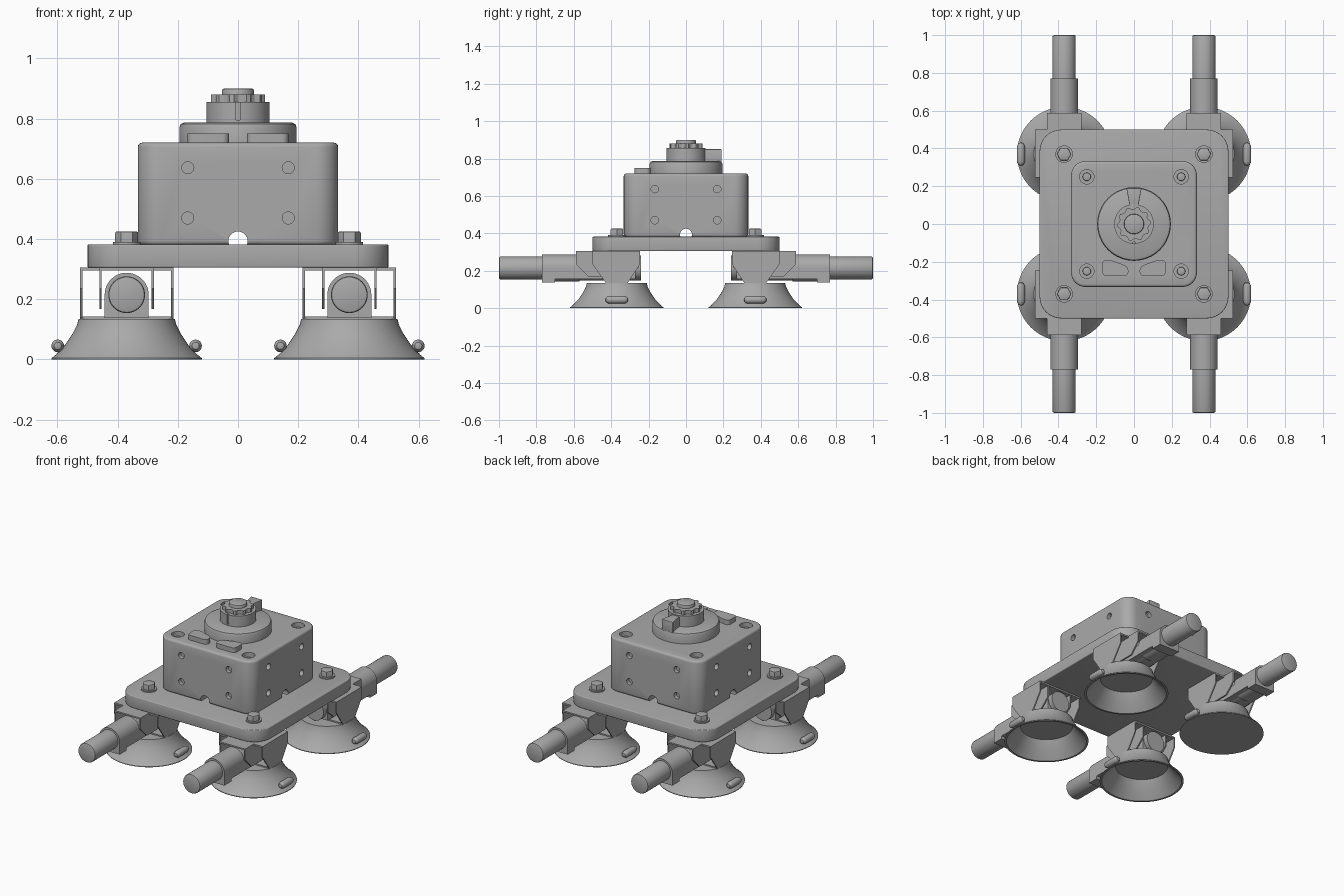
import bpy, bmesh, math
from mathutils import Matrix, Vector

cube = bpy.data.objects.get("Cube")
if cube:
    bpy.data.objects.remove(cube)

grey = bpy.data.materials.new("plain_grey")
grey.use_nodes = True
colour = (0.4, 0.4, 0.4, 1)
grey.diffuse_color = colour
grey.node_tree.nodes["Principled BSDF"].inputs["Base Color"].default_value = colour

ALONG_Y = Matrix.Rotation(-math.pi / 2, 4, 'X')   # local z becomes +y
ALONG_X = Matrix.Rotation(math.pi / 2, 4, 'Y')    # local z becomes +x
PROFILE_X = Matrix(((0, 0, 1, 0), (1, 0, 0, 0), (0, 1, 0, 0), (0, 0, 0, 1)))  # (y, z) extruded in x


def at(x, y, z):
    return Matrix.Translation((x, y, z))


def finish(name, bm, matrix=Matrix()):
    bm.transform(matrix)
    bmesh.ops.recalc_face_normals(bm, faces=bm.faces)
    mesh = bpy.data.meshes.new(name)
    bm.to_mesh(mesh)
    bm.free()
    mesh.materials.append(grey)
    mesh.shade_smooth()
    mesh.set_sharp_from_angle(angle=math.radians(32))
    ob = bpy.data.objects.new(name, mesh)
    bpy.context.collection.objects.link(ob)
    return ob


def prism(name, pts, z0, z1, matrix=Matrix(), corner=0, edge=0):
    """Extruded outline with optional rounded corners and softened rims."""
    bm = bmesh.new()
    base = bm.faces.new([bm.verts.new((x, y, z0)) for x, y in pts])
    ext = bmesh.ops.extrude_face_region(bm, geom=[base])
    tops = [v for v in ext["geom"] if isinstance(v, bmesh.types.BMVert)]
    bmesh.ops.translate(bm, verts=tops, vec=(0, 0, z1 - z0))
    bmesh.ops.recalc_face_normals(bm, faces=bm.faces)
    if corner:
        upright = [e for e in bm.edges if abs(e.verts[0].co.z - e.verts[1].co.z) > 1e-5]
        bmesh.ops.bevel(bm, geom=upright, offset=corner, segments=8, profile=0.5, affect='EDGES')
    if edge:
        rims = [e for e in bm.edges if e.calc_face_angle(0) > 1]
        bmesh.ops.bevel(bm, geom=rims, offset=edge, segments=3, profile=0.5, affect='EDGES')
    return finish(name, bm, matrix)


def rect(x0, x1, y0, y1):
    return [(x0, y0), (x1, y0), (x1, y1), (x0, y1)]


def box(name, x, y, z, matrix=Matrix(), **kw):
    return prism(name, rect(*x, *y), *z, matrix, **kw)


def lathe(name, profile, matrix=Matrix(), sides=48):
    """Profile of (radius, height) points turned about z."""
    bm = bmesh.new()
    vs = [bm.verts.new((r, 0, z)) for r, z in profile]
    es = [bm.edges.new(p) for p in zip(vs, vs[1:])]
    bmesh.ops.spin(bm, geom=vs + es, axis=(0, 0, 1), cent=(0, 0, 0),
                   steps=sides, angle=math.tau, use_duplicate=False)
    bmesh.ops.remove_doubles(bm, verts=bm.verts, dist=1e-5)
    return finish(name, bm, matrix)


def disc(name, r, z0, z1, matrix=Matrix(), soft=0, sides=48):
    profile = [(0, z0), (r, z0), (r, z1 - soft)]
    if soft:
        profile += [(r - soft * 0.3, z1 - soft * 0.3), (r - soft, z1)]
    else:
        profile = profile[:2] + [(r, z1)]
    return lathe(name, profile + [(0, z1)], matrix, sides)


def cut(target, cutters):
    for c in cutters:
        m = target.modifiers.new("cut", 'BOOLEAN')
        m.operation, m.solver, m.object = 'DIFFERENCE', 'EXACT', c
    dg = bpy.context.evaluated_depsgraph_get()
    mesh = bpy.data.meshes.new_from_object(target.evaluated_get(dg))
    target.modifiers.clear()
    target.data = mesh
    mesh.shade_smooth()
    mesh.set_sharp_from_angle(angle=math.radians(32))
    for c in cutters:
        bpy.data.objects.remove(c)


SIGNS = [(sx, sy) for sx in (-1, 1) for sy in (-1, 1)]

# Base plate
box("base_plate", (-.5, .5), (-.5, .5), (.305, .382), corner=.115, edge=.005)

# Housing with cable channels, side holes, screw holes and top slots
housing = box("housing", (-.333, .333), (-.333, .333), (.38, .72), corner=.075, edge=.014)
cutters = []
for turn in (ALONG_X, ALONG_Y):
    cutters.append(disc("channel_cutter", .032, -.5, .5, at(0, 0, .393) @ turn, sides=32))
    for side in (-1, 1):
        for a in (-.167, .167):
            for z in (.47, .637):
                place = (side * .333, a, z) if turn is ALONG_X else (a, side * .333, z)
                cutters.append(disc("hole_cutter", .02, -.025, .025, at(*place) @ turn, sides=20))
slot = [(.03, .275), (.168, .275), (.168, .19), (.125, .19), (.03, .225)]
for sx, sy in SIGNS:
    cutters.append(disc("screw_cutter", .038, .685, .75, at(sx * .25, sy * .25, 0), sides=28))
    cutters.append(prism("slot_cutter", slot, .67, .75, Matrix.Diagonal((sx, sy, 1, 1)), corner=.022))
cut(housing, cutters)

# Screws sunk in the housing corners
for sx, sy in SIGNS:
    disc("housing_screw", .022, .68, .7, at(sx * .25, sy * .25, 0), soft=.004, sides=24)

# Boss, collar, key, toothed nut and cap
disc("boss", .195, .715, .787, soft=.016, sides=64)
collar = disc("collar", .105, .78, .856)
cut(collar, [box("groove_cutter", (-.006, .006), (-.12, -.095), (.795, .87))])
prism("key", [(-.02, .08), (.02, .08), (.04, .19), (-.04, .19)], .78, .85, edge=.003)
teeth = 10
outline = []
for i in range(teeth * 4):
    r = .09 if i % 4 < 2 else .078
    a = math.tau * i / (teeth * 4)
    outline.append((r * math.cos(a), r * math.sin(a)))
prism("toothed_nut", outline, .854, .88)
disc("shaft_cap", .053, .87, .9, soft=.006)

# Plate bolts
for sx, sy in SIGNS:
    spot = at(sx * .37, sy * .37, 0)
    disc("bolt_washer", .046, .38, .39, spot, sides=32)
    disc("bolt_head", .038, .388, .425, spot, soft=.005, sides=6)

# Feet: local +x is outward, local +y runs along the clamp arm
outer = [(.16, .135), (.165, .115), (.18, .085), (.205, .048), (.235, .016), (.25, .004), (.25, 0)]
hollow = [(.238, 0), (.195, .045), (.165, .085), (.155, .1), (0, .1)]
for sx, sy in SIGNS:
    foot = at(sx * .37, sy * .37, 0) @ Matrix.Diagonal((sx, sy, 1, 1))
    sealed = sx < 0 < sy
    lathe("suction_cup", [(0, .135)] + outer + ([(0, 0)] if sealed else hollow), foot, 64)
    for side in (-1, 1):
        lathe("cup_tab", [(0, -.062), (.012, -.058), (.019, -.047), (.021, -.04), (.021, .04),
                          (.019, .047), (.012, .058), (0, .062)],
              foot @ at(side * .229, 0, .045) @ ALONG_Y, 20)
        # Tapered side sheet, bent from the bracket
        prism("bracket_side", [(-.125, .303), (.13, .303), (.13, .235), (.06, .137),
                               (-.06, .137), (-.125, .235)],
              side * .151 - .004, side * .151 + .004, foot @ PROFILE_X)
        # Inner channel cheek with chamfered lower corners
        prism("channel_cheek", [(-.12, .305), (.217, .305), (.217, .235), (.15, .168),
                                (-.06, .168), (-.12, .22)],
              side * .087 - .004, side * .087 + .004, foot @ PROFILE_X)
    box("bracket_top", (-.155, .155), (-.125, .13), (.295, .305), foot)
    box("bracket_bottom", (-.155, .155), (-.06, .06), (.134, .143), foot)
    box("channel_top", (-.091, .091), (-.12, .217), (.296, .305), foot)
    # Clamp body, sleeve and arm
    disc("cup_stem", .06, .13, .215, foot, sides=32)
    arm_axis = foot @ at(0, 0, .215) @ ALONG_Y
    disc("clamp_body", .066, -.13, .35, arm_axis)
    box("clamp_block", (-.072, .072), (-.1, .215), (.155, .22), foot)
    disc("sleeve", .073, .2, .4, arm_axis)
    box("sleeve_block", (-.073, .073), (.2, .33), (.155, .215), foot)
    box("sleeve_foot", (-.073, .073), (.33, .4), (.137, .215), foot)
    disc("arm", .061, .38, .63, arm_axis, soft=.008)
